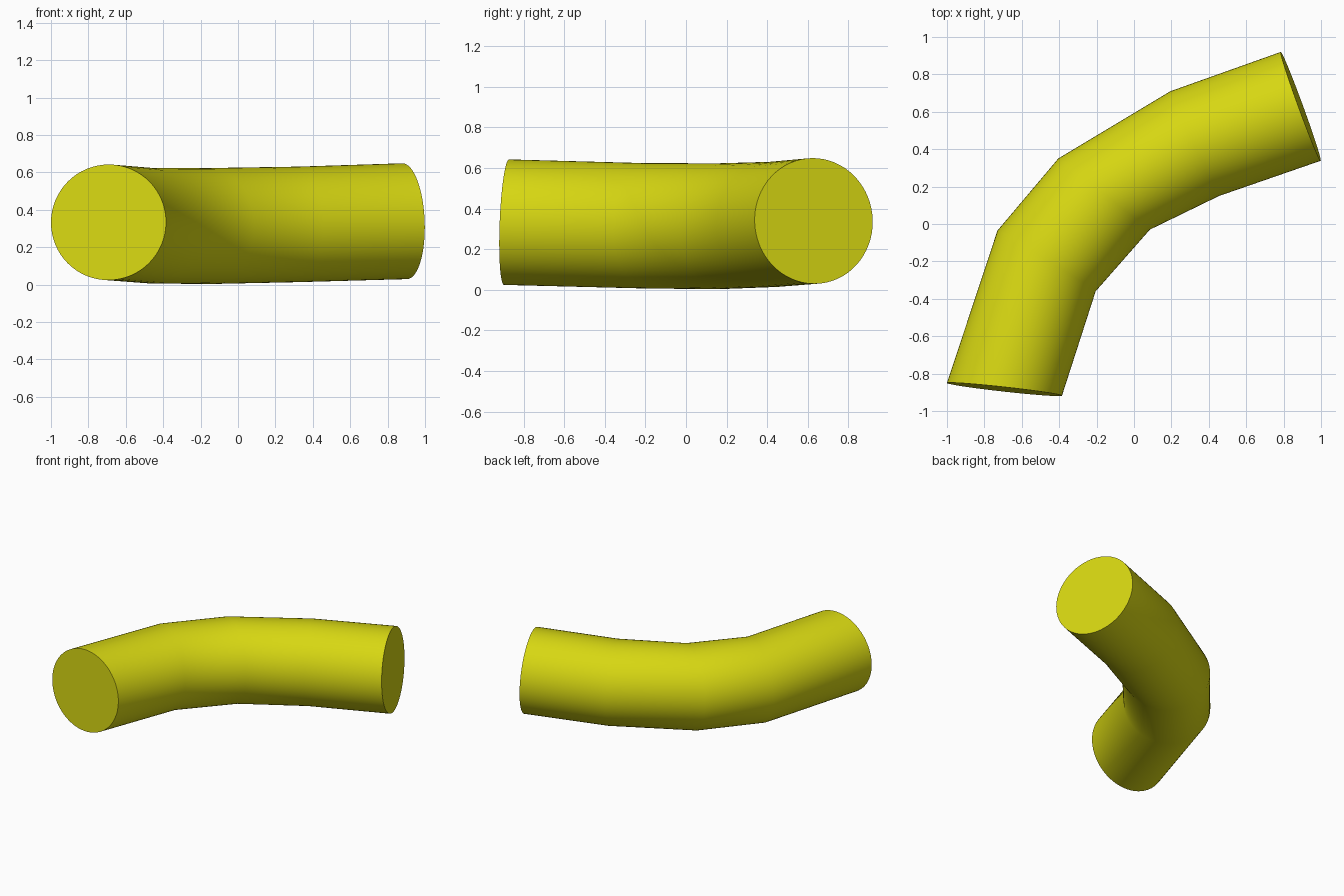
import bpy, bmesh, math
from mathutils import Vector

cube = bpy.data.objects.get("Cube")
if cube:
    bpy.data.objects.remove(cube, do_unlink=True)

# Colour
yellow = bpy.data.materials.new("yellow")
yellow.use_nodes = True
colour = (0.68, 0.68, 0.006, 1)
yellow.diffuse_color = colour
yellow.node_tree.nodes["Principled BSDF"].inputs["Base Color"].default_value = colour

# Stations of the bend: outer point, inner point, centre height, lean of the ring
SIDES = 64
STATIONS = [
    ((-1.0, -0.85), (-0.385, -0.918), 0.333, 0.04),
    ((-0.73, -0.035), (-0.205, -0.36), 0.315, 0.02),
    ((-0.405, 0.35), (0.085, -0.03), 0.313, 0.0),
    ((0.195, 0.71), (0.455, 0.15), 0.322, -0.02),
    ((0.785, 0.92), (0.998, 0.338), 0.339, -0.04),
]


def add_ring(bm, outer, inner, height, lean):
    """Circle across the pipe, leaning along its direction of travel."""
    a, b = Vector((*outer, height)), Vector((*inner, height))
    centre, across = (a + b) / 2, (b - a) / 2
    forward = Vector((-across.y, across.x, 0)).normalized()
    up = (Vector((0, 0, 1)) + forward * lean).normalized() * across.length
    angles = [math.tau * i / SIDES for i in range(SIDES)]
    return [bm.verts.new(centre + across * math.cos(t) + up * math.sin(t)) for t in angles]


# Curved pipe with closed ends
bm = bmesh.new()
rings = [add_ring(bm, *station) for station in STATIONS]
for r, s in zip(rings, rings[1:]):
    for i in range(SIDES):
        j = (i + 1) % SIDES
        bm.faces.new((r[i], r[j], s[j], s[i]))
bm.faces.new(rings[0])
bm.faces.new(rings[-1])
bmesh.ops.recalc_face_normals(bm, faces=bm.faces)
mesh = bpy.data.meshes.new("bent_pipe")
bm.to_mesh(mesh)
bm.free()
mesh.materials.append(yellow)
pipe = bpy.data.objects.new("bent_pipe", mesh)
bpy.context.collection.objects.link(pipe)

# Smooth walls, sharp rims
bpy.ops.object.select_all(action="DESELECT")
pipe.select_set(True)
bpy.context.view_layer.objects.active = pipe
bpy.ops.object.shade_smooth_by_angle(angle=math.radians(50))
